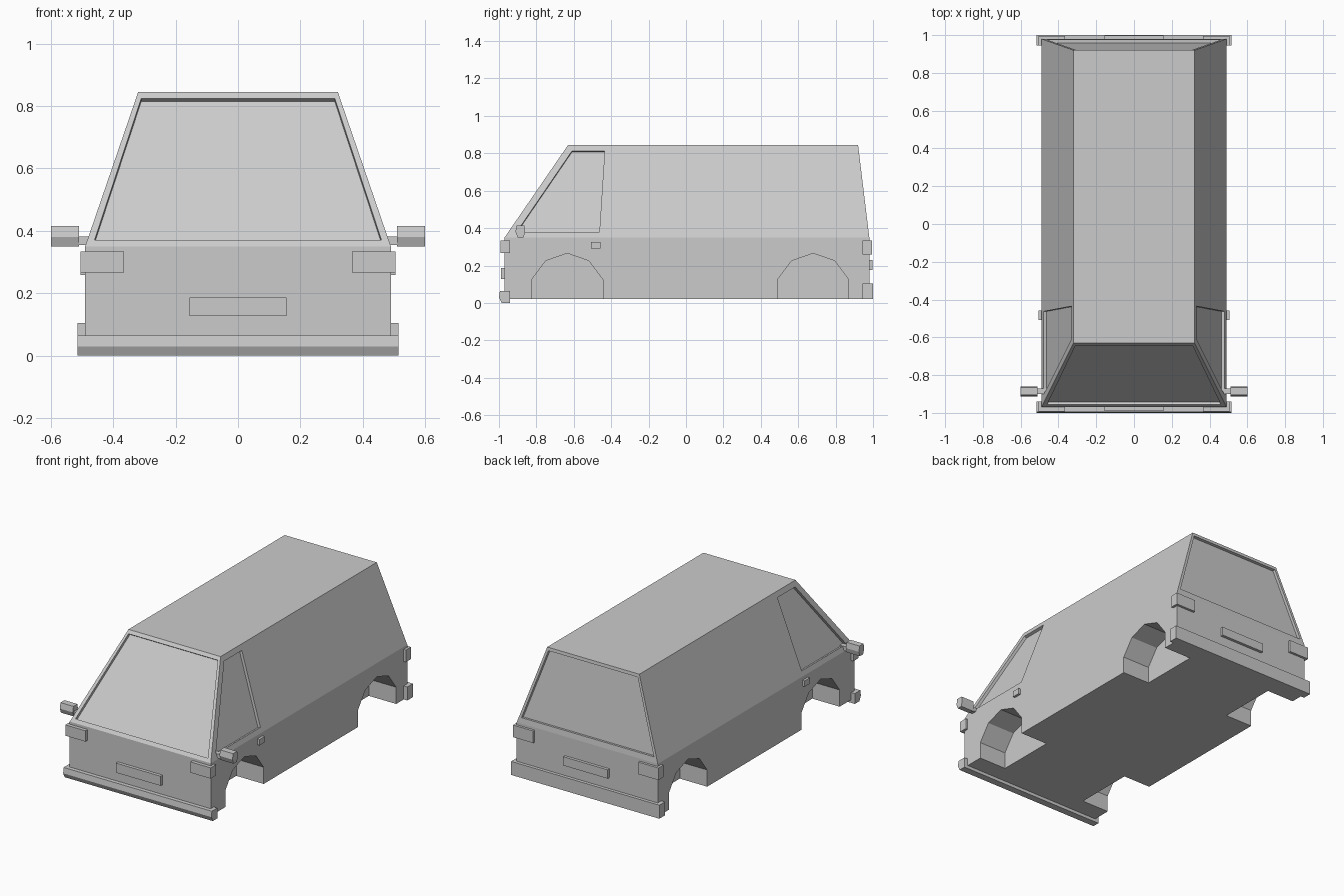
import bpy
import bmesh
from mathutils import Vector

cube = bpy.data.objects.get("Cube")
if cube:
    bpy.data.objects.remove(cube, do_unlink=True)

grey = bpy.data.materials.new("plain grey")
grey.use_nodes = True
grey.diffuse_color = (0.6, 0.6, 0.6, 1)
grey.node_tree.nodes["Principled BSDF"].inputs["Base Color"].default_value = (0.6, 0.6, 0.6, 1)


def finish(name, bm):
    bmesh.ops.recalc_face_normals(bm, faces=bm.faces)
    mesh = bpy.data.meshes.new(name)
    bm.to_mesh(mesh)
    bm.free()
    mesh.materials.append(grey)
    obj = bpy.data.objects.new(name, mesh)
    bpy.context.collection.objects.link(obj)
    return obj


def prism(name, points, sweep):
    """Polygon extruded along the sweep vector."""
    bm = bmesh.new()
    face = bm.faces.new([bm.verts.new(p) for p in points])
    ext = bmesh.ops.extrude_face_region(bm, geom=[face], use_keep_orig=True)
    moved = [g for g in ext["geom"] if isinstance(g, bmesh.types.BMVert)]
    bmesh.ops.translate(bm, verts=moved, vec=sweep)
    return finish(name, bm)


def box(name, x, y, z):
    pts = [(x[0], y[0], z[0]), (x[1], y[0], z[0]), (x[1], y[1], z[0]), (x[0], y[1], z[0])]
    return prism(name, pts, (0, 0, z[1] - z[0]))


def across(name, profile, x0, x1):
    """Side profile (y, z) swept along x."""
    return prism(name, [(x0, y, z) for y, z in profile], (x1 - x0, 0, 0))


# Body shell: upright lower half and tapered cabin
FLOOR, BELT, ROOF = 0.02, 0.35, 0.845
HALF, ROOF_HALF = 0.49, 0.32
FRONT, BACK, ROOF_FRONT, ROOF_BACK = -0.97, 0.98, -0.63, 0.92
bm = bmesh.new()
rings = []
for z, w, f, b in ((FLOOR, HALF, FRONT, BACK), (BELT, HALF, FRONT, BACK),
                   (ROOF, ROOF_HALF, ROOF_FRONT, ROOF_BACK)):
    rings.append([bm.verts.new(p) for p in ((-w, f, z), (w, f, z), (w, b, z), (-w, b, z))])
for lo, hi in zip(rings, rings[1:]):
    for i in range(4):
        j = (i + 1) % 4
        bm.faces.new((lo[i], lo[j], hi[j], hi[i]))
bm.faces.new(rings[0])
bm.faces.new(rings[-1])
body = finish("body", bm)


def cut(cutter):
    cutter.hide_render = True
    mod = body.modifiers.new("cut", "BOOLEAN")
    mod.solver = "EXACT"
    mod.object = cutter
    bpy.context.view_layer.objects.active = body
    bpy.ops.object.modifier_apply(modifier=mod.name)
    bpy.data.objects.remove(cutter, do_unlink=True)


# Wheel arches
half_arch = [(0.19, -0.05), (0.19, 0.125), (0.115, 0.225)]
arch = half_arch + [(0, 0.265)] + [(-y, z) for y, z in reversed(half_arch)]
for centre in (-0.635, 0.68):
    for side in (-1, 1):
        cut(across("arch_cutter", [(centre + y, z) for y, z in arch], side * 0.3, side * 0.6))


def slope(a, b, z):
    return a + (b - a) * (z - BELT) / (ROOF - BELT)


def cut_window(points, normal):
    n = Vector(normal).normalized()
    cut(prism("window_cutter", [Vector(p) + n * 0.03 for p in points], n * -0.048))


# Recessed windscreen and rear window
rise = ROOF - BELT
for a, b, sign, low in ((FRONT, ROOF_FRONT, -1, 0.37), (BACK, ROOF_BACK, 1, 0.385)):
    high = 0.825
    ends = ((-0.46, low), (0.46, low), (0.31, high), (-0.31, high))
    cut_window([(x, slope(a, b, z), z) for x, z in ends], (0, sign * rise, abs(b - a)))

# Recessed cab side windows
side_window = ((-0.905, 0.38), (-0.61, 0.812), (-0.435, 0.812), (-0.463, 0.38))
for s in (-1, 1):
    cut_window([(s * slope(HALF, ROOF_HALF, z), y, z) for y, z in side_window],
               (s * rise, 0, HALF - ROOF_HALF))

# Bumpers and number plates
across("front_bumper", [(-0.94, 0), (-0.985, 0), (-1, 0.03), (-0.995, 0.065), (-0.94, 0.065)],
       -0.515, 0.515)
box("rear_bumper", (-0.515, 0.515), (0.945, 1.0), (0.02, 0.105))
box("front_plate", (-0.155, 0.155), (-0.99, -0.96), (0.127, 0.187))
box("rear_plate", (-0.155, 0.155), (0.97, 0.998), (0.175, 0.23))

# Paired lamps and mirrors
mirror = [(-0.905, 0.415), (-0.912, 0.38), (-0.9, 0.35), (-0.868, 0.35), (-0.86, 0.38), (-0.865, 0.415)]
for s, side in ((-1, "right"), (1, "left")):
    lamp = sorted((s * 0.365, s * 0.505))
    box(side + "_headlight", lamp, (-0.992, -0.94), (0.266, 0.334))
    box(side + "_tail_light", lamp, (0.945, 0.995), (0.258, 0.334))
    box(side + "_indicator", sorted((s * 0.47, s * 0.505)), (-0.507, -0.457), (0.29, 0.327))
    across(side + "_mirror", mirror, s * 0.51, s * 0.6)
    across(side + "_mirror_arm", [(-0.9, 0.355), (-0.87, 0.355), (-0.87, 0.382), (-0.9, 0.382)],
           s * 0.46, s * 0.515)
